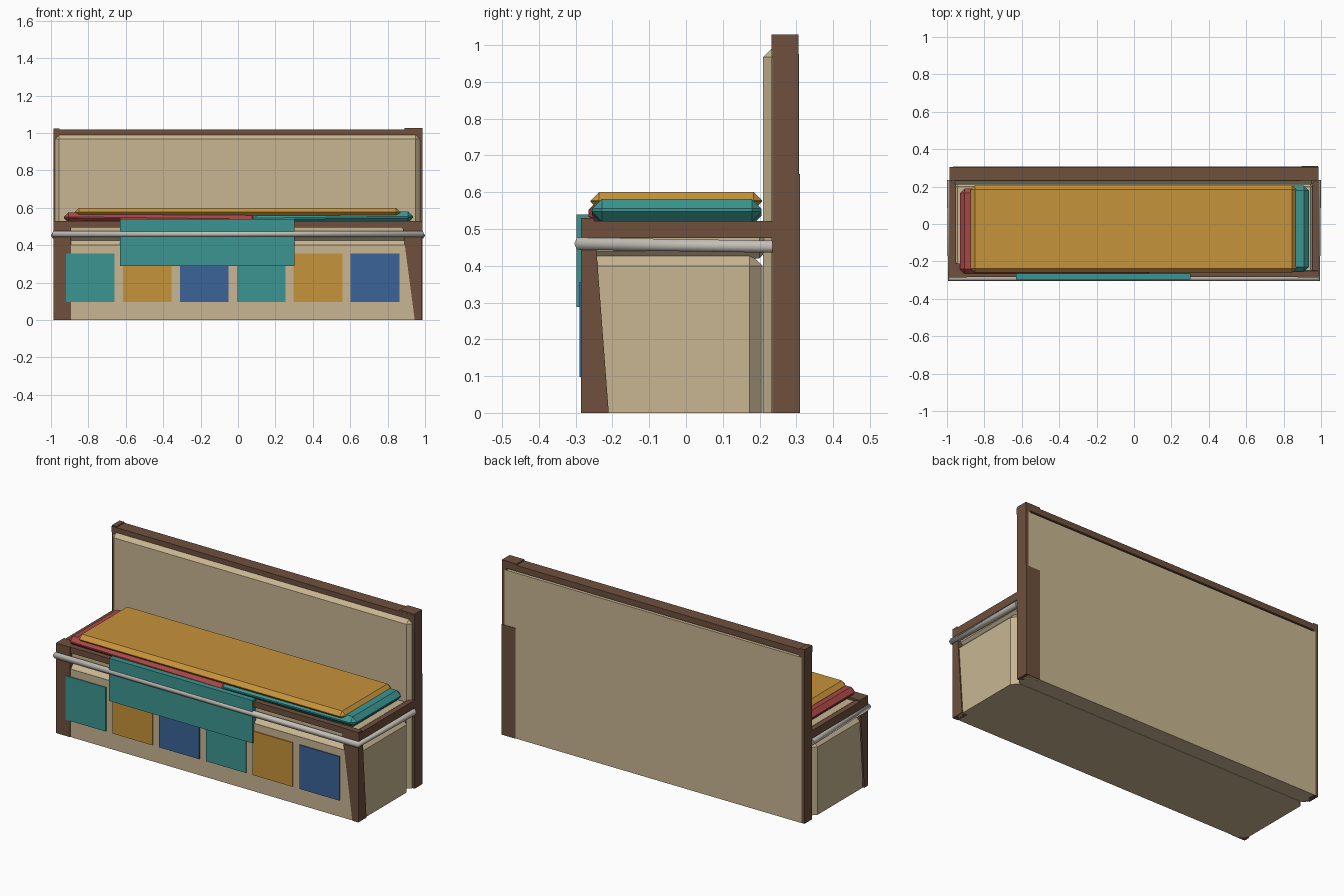
import bpy, bmesh
from mathutils import Matrix

cube = bpy.data.objects.get("Cube")
if cube:
    bpy.data.objects.remove(cube, do_unlink=True)


def material(name, *rgb):
    col = [(c / 255 / 12.92) if c < 11 else ((c / 255 + 0.055) / 1.055) ** 2.4 for c in rgb] + [1]
    m = bpy.data.materials.new(name)
    m.use_nodes = True
    m.diffuse_color = col
    m.node_tree.nodes["Principled BSDF"].inputs["Base Color"].default_value = col
    return m


beige = material("beige fabric", 200, 182, 146)
brown = material("brown wood", 110, 80, 61)
ochre = material("ochre fabric", 198, 147, 58)
teal = material("teal fabric", 59, 149, 145)
blue = material("blue fabric", 58, 99, 153)
red = material("red fabric", 168, 70, 70)
grey = material("pale grey metal", 196, 191, 183)


def prism(name, mat, base, z0, z1, top=None, bevel=0, keep_base=False, tilt=0):
    """Block between two rectangles (x0, x1, y0, y1), optionally chamfered."""
    bm = bmesh.new()
    bmesh.ops.create_cube(bm, size=1)
    for v in bm.verts:
        r = (top or base) if v.co.z > 0 else base
        v.co = (r[v.co.x > 0], r[2 + (v.co.y > 0)], z1 if v.co.z > 0 else z0)
    if bevel:
        edges = [e for e in bm.edges
                 if not (keep_base and all(v.co.z == z0 for v in e.verts))]
        bmesh.ops.bevel(bm, geom=edges, offset=bevel, segments=1, affect='EDGES')
    if tilt:
        mid = ((base[0] + base[1]) / 2, 0, (z0 + z1) / 2)
        bmesh.ops.rotate(bm, verts=bm.verts, cent=mid, matrix=Matrix.Rotation(tilt, 3, 'Y'))
    bmesh.ops.recalc_face_normals(bm, faces=bm.faces)
    me = bpy.data.meshes.new(name)
    bm.to_mesh(me)
    bm.free()
    me.materials.append(mat)
    ob = bpy.data.objects.new(name, me)
    bpy.context.collection.objects.link(ob)
    return ob


# Upholstered base and seat
prism("base", beige, (-.978, .978, -.281, .208), 0, .435, bevel=.035, keep_base=True)
prism("base_front", beige, (-.94, .94, -.283, -.24), 0, .40)
prism("seat", beige, (-.965, .965, -.27, .22), .42, .515, bevel=.02)

# Backrest: padded front, flat rear panel
prism("backrest_pad", beige, (-.978, .972, .21, .26), 0, .99, bevel=.022, keep_base=True)
prism("backrest_rear", beige, (-.968, .968, .24, .307), 0, .975)

# Wooden frame
prism("left_front_post", brown, (.945, .984, -.286, -.21), 0, .53,
      top=(.875, .984, -.286, -.25))
prism("right_front_post", brown, (-.986, -.893, -.286, -.25), 0, .53,
      top=(-.986, -.893, -.286, -.21))
for side, s in (("left", 1), ("right", -1)):
    a, b = sorted((s * .955, s * .986))
    prism(side + "_back_post", brown, (a, b, .235, .306), 0, 1.025)
    prism(side + "_arm_rail", brown, (a, b, -.283, .24), .475, .522)
prism("rear_corner_board", brown, (.895, .985, .29, .31), 0, .65)
prism("top_corner", brown, (.89, .986, .233, .306), .985, 1.028)
prism("top_rail", brown, (-.986, .986, .232, .306), .985, 1.02)
prism("front_rail", brown, (-.98, .98, -.284, -.25), .495, .53)

# Patchwork squares along the front
patch_colours = (teal, ochre, blue)
for i in range(6):
    x = -.79 + i * .3045
    prism(f"patch_{i + 1}", patch_colours[i % 3], (x - .13, x + .13, -.289, -.281), .097, .356)

# Hanging throw and stacked cushions
prism("throw", teal, (-.632, .303, -.298, -.265), .288, .54)
prism("right_cushion", red, (-.93, .1, -.265, .19), .515, .57, bevel=.024, tilt=.012)
prism("left_cushion", teal, (-.1, .935, -.255, .205), .515, .575, bevel=.026, tilt=-.012)
prism("top_cushion", ochre, (-.873, .868, -.26, .207), .552, .6, bevel=.023)

# Metal rail round the front and both ends
curve = bpy.data.curves.new("metal_rail", 'CURVE')
curve.dimensions = '3D'
curve.bevel_depth = .019
curve.bevel_resolution = 1
curve.use_fill_caps = True
spline = curve.splines.new('POLY')
path = [(-.981, .235), (-.981, -.29), (.981, -.29), (.981, .235)]
spline.points.add(len(path) - 1)
for p, (x, y) in zip(spline.points, path):
    p.co = (x, y, .46 if y < 0 else .452, 1)
curve.materials.append(grey)
bpy.context.collection.objects.link(bpy.data.objects.new("metal_rail", curve))
